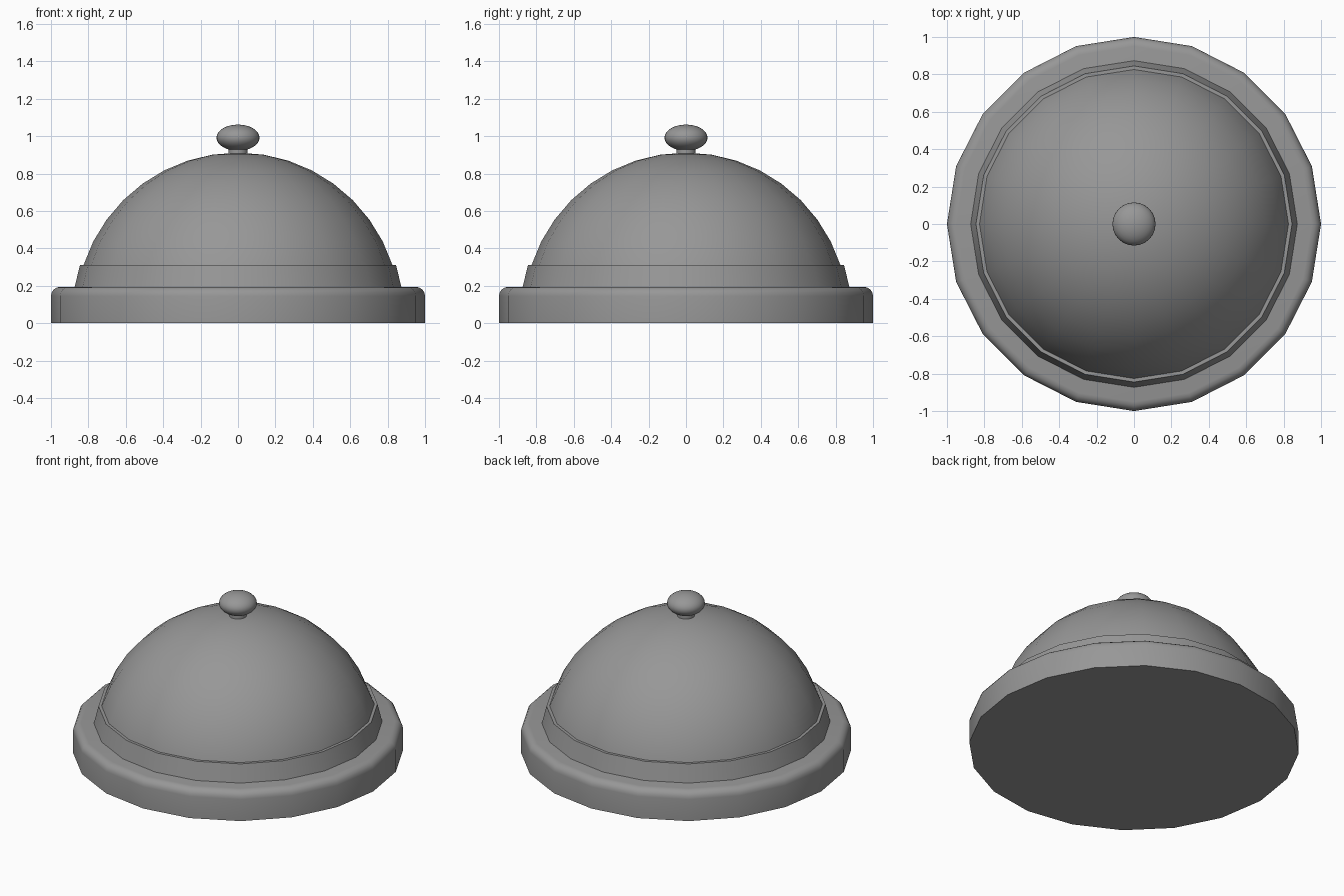
import bpy, bmesh, math

if "Cube" in bpy.data.objects:
    bpy.data.objects.remove(bpy.data.objects["Cube"])

# Dark grey finish shared by all parts
GREY = bpy.data.materials.new("dark_grey")
GREY.diffuse_color = (0.31, 0.31, 0.31, 1)
GREY.use_nodes = True
GREY.node_tree.nodes["Principled BSDF"].inputs["Base Color"].default_value = GREY.diffuse_color


def lathe(name, profile, sides):
    """Revolve an (r, z) profile about z; points on the axis become poles."""
    bm = bmesh.new()
    rings = []
    for r, z in profile:
        if r < 1e-6:
            rings.append([bm.verts.new((0, 0, z))] * sides)
        else:
            rings.append([bm.verts.new((r * math.cos(2 * math.pi * i / sides),
                                        r * math.sin(2 * math.pi * i / sides), z))
                          for i in range(sides)])
    for a, b in zip(rings, rings[1:]):
        for i in range(sides):
            j = (i + 1) % sides
            bm.faces.new(list(dict.fromkeys((a[i], a[j], b[j], b[i]))))
    bmesh.ops.recalc_face_normals(bm, faces=bm.faces)
    mesh = bpy.data.meshes.new(name)
    bm.to_mesh(mesh)
    bm.free()
    mesh.materials.append(GREY)
    obj = bpy.data.objects.new(name, mesh)
    bpy.context.collection.objects.link(obj)
    bpy.ops.object.select_all(action='DESELECT')
    obj.select_set(True)
    bpy.context.view_layer.objects.active = obj
    bpy.ops.object.shade_smooth_by_angle(angle=math.radians(35))
    return obj


def arc(rx, rz, zc, start, end, steps, r0=0.0):
    """Elliptical arc, angles in degrees measured from straight up."""
    pts = []
    for k in range(steps + 1):
        t = math.radians(start + (end - start) * k / steps)
        pts.append((r0 + rx * math.sin(t), zc + rz * math.cos(t)))
    return pts


SIDES = 20

# Round base plate with a rounded upper rim
lathe("base", [(0, 0), (1, 0)] + arc(0.05, 0.05, 0.145, 90, 0, 4, 0.95) + [(0, 0.195)], SIDES)

# Tapered collar around the foot of the dome
lathe("collar", [(0, 0.18), (0.877, 0.18), (0.845, 0.31), (0, 0.31)], SIDES)

# Bell dome
lathe("dome", arc(0.868, 0.868, 0.044, 0, 81, 9) + [(0, 0.18)], SIDES)

# Push button: stem and flattened knob
lathe("button_stem", [(0, 0.86), (0.052, 0.86), (0.052, 0.96), (0, 0.96)], SIDES)
lathe("button_knob", arc(0.115, 0.07, 0.992, 0, 180, 16), 32)
